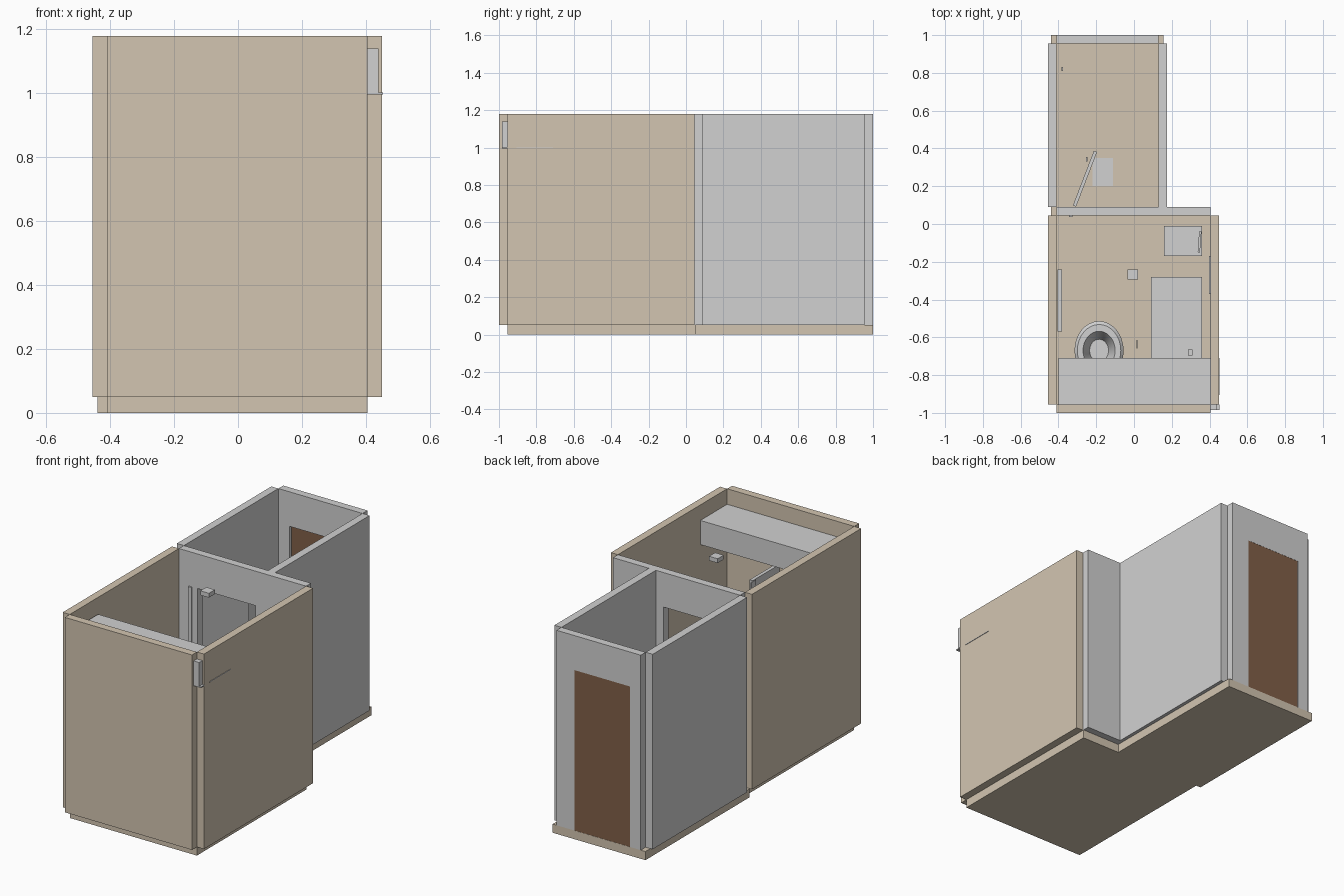
import bpy, bmesh, math

if "Cube" in bpy.data.objects:
    bpy.data.objects.remove(bpy.data.objects["Cube"])


def material(name, rgb):
    m = bpy.data.materials.new(name)
    m.use_nodes = True
    m.diffuse_color = (*rgb, 1)
    m.node_tree.nodes["Principled BSDF"].inputs["Base Color"].default_value = (*rgb, 1)
    return m


TAN = material("tan", (0.65, 0.56, 0.44))
GREY = material("light grey", (0.64, 0.64, 0.64))
BROWN = material("door brown", (0.22, 0.115, 0.065))

BASE, TOP, DOOR_TOP = 0.05, 1.18, 0.98


def finish(name, bm, mat):
    bmesh.ops.recalc_face_normals(bm, faces=bm.faces)
    mesh = bpy.data.meshes.new(name)
    bm.to_mesh(mesh)
    bm.free()
    mesh.materials.append(mat)
    obj = bpy.data.objects.new(name, mesh)
    bpy.context.collection.objects.link(obj)
    return obj


def box(name, xs, ys, zs, mat=GREY):
    bm = bmesh.new()
    bmesh.ops.create_cube(bm, size=1)
    for v in bm.verts:
        v.co = [(r[0] + r[1]) / 2 + c * (r[1] - r[0]) for c, r in zip(v.co, (xs, ys, zs))]
    return finish(name, bm, mat)


def door_wall(name, xs, ys, opening, mat):
    """Wall along x with a doorway cut down to the floor."""
    a, b = opening
    outline = [(xs[0], BASE), (a, BASE), (a, DOOR_TOP), (b, DOOR_TOP),
               (b, BASE), (xs[1], BASE), (xs[1], TOP), (xs[0], TOP)]
    bm = bmesh.new()
    face = bm.faces.new([bm.verts.new((x, ys[0], z)) for x, z in outline])
    out = bmesh.ops.extrude_face_region(bm, geom=[face])
    for v in out["geom"]:
        if isinstance(v, bmesh.types.BMVert):
            v.co.y = ys[1]
    return finish(name, bm, mat)


def lathe(name, profile, centre, squash, mat=GREY):
    """Oval turned shape from (radius, height) pairs."""
    bm = bmesh.new()
    n = 32
    rings = []
    for r, z in profile:
        rings.append([bm.verts.new((centre[0] + r * math.cos(t), centre[1] + squash * r * math.sin(t), z))
                      for t in (2 * math.pi * i / n for i in range(n))])
    for lo, hi in zip(rings, rings[1:]):
        for i in range(n):
            j = (i + 1) % n
            bm.faces.new((lo[i], lo[j], hi[j], hi[i]))
    bm.faces.new(rings[0])
    bm.faces.new(rings[-1])
    obj = finish(name, bm, mat)
    bpy.ops.object.select_all(action='DESELECT')
    obj.select_set(True)
    bpy.context.view_layer.objects.active = obj
    bpy.ops.object.shade_smooth_by_angle()
    return obj


WALL = (BASE, TOP)

# Floors
box("bathroom_floor", (-0.41, 0.405), (-0.955, 0.045), (0, BASE), TAN)
box("hall_floor", (-0.44, 0.155), (0.045, 1.0), (0, BASE), TAN)
box("threshold_floor", (0.155, 0.405), (0.045, 0.05), (0, BASE), TAN)

# Bathroom walls
box("bathroom_front_wall", (-0.41, 0.405), (-1.0, -0.955), WALL, TAN)
box("bathroom_right_wall", (-0.455, -0.41), (-0.955, 0.045), WALL, TAN)
box("bathroom_left_wall", (0.405, 0.45), (-0.955, 0.045), WALL, TAN)

# Hall walls with doorways
door_wall("middle_wall", (-0.41, 0.405), (0.045, 0.09), (-0.29, 0.08), GREY)
box("hall_right_wall", (-0.455, -0.41), (0.09, 0.955), WALL)
box("hall_left_wall", (0.13, 0.175), (0.09, 0.955), WALL)
door_wall("hall_back_wall", (-0.41, 0.13), (0.955, 1.0), (-0.34, 0.015), GREY)
box("entrance_door", (-0.34, 0.015), (0.975, 0.999), (BASE, DOOR_TOP), BROWN)
box("hall_switch", (-0.385, -0.375), (0.81, 0.83), (0.5, 0.54))

# Open inner door, swung into the hall
leaf = box("inner_door", (0, 0.31), (-0.009, 0.009), (0, 0.9))
leaf.location = (-0.315, 0.095, BASE + 0.01)
leaf.rotation_euler.z = math.radians(69)
box("door_handle", (-0.255, -0.245), (0.33, 0.355), (0.5, 0.52))
box("door_side_trim", (-0.345, -0.325), (0.036, 0.045), (BASE, DOOR_TOP))
box("floor_plate", (-0.22, -0.11), (0.2, 0.35), (BASE, BASE + 0.004))

# High cabinet across the front of the bathroom
box("high_cabinet", (-0.4, 0.405), (-0.955, -0.71), (0.95, 1.09))
box("partition", (0.07, 0.09), (-0.955, -0.71), (BASE, 0.83))
box("pole", (0.012, 0.018), (-0.66, -0.615), (0.5, 0.87))

# Counter and its tap
box("counter", (0.09, 0.36), (-0.955, -0.28), (BASE, 0.43))
box("counter_tap", (0.285, 0.31), (-0.695, -0.665), (0.43, 0.5))

# Toilet
lathe("toilet_bowl", [(0.07, BASE), (0.075, 0.12), (0.12, 0.2), (0.13, 0.225), (0.115, 0.24),
                      (0.085, 0.24), (0.075, 0.22), (0.05, 0.15)], (-0.185, -0.67), 1.2)
box("toilet_cistern", (-0.28, -0.09), (-0.955, -0.8), (BASE, 0.45))

# Basin
box("basin", (0.16, 0.36), (-0.17, -0.01), (0.34, 0.43))
box("basin_pedestal", (0.22, 0.3), (-0.13, -0.05), (BASE, 0.34))
for i, x in enumerate((0.225, 0.295)):
    box(f"basin_plug_{i + 1}", (x - 0.005, x + 0.005), (-0.095, -0.085), (0.43, 0.436))
tap = box("basin_tap", (-0.006, 0.006), (-0.055, 0.055), (0, 0.03))
tap.location = (0.347, -0.095, 0.43)
tap.rotation_euler.z = math.radians(-4)

# Wall fittings and lamp
box("mirror", (0.397, 0.405), (-0.37, -0.17), (0.6, 0.88))
box("radiator", (-0.405, -0.38), (-0.57, -0.24), (0.25, 0.75))
box("lamp", (-0.035, 0.02), (-0.295, -0.24), (1.14, 1.165))

# Outside box with ledge and rail
box("outside_box", (0.405, 0.44), (-0.985, -0.955), (1.0, 1.14))
box("outside_ledge", (0.405, 0.453), (-0.985, -0.955), (0.996, 1.002))
box("outside_rail", (0.45, 0.453), (-0.905, -0.71), (0.997, 1.001))
